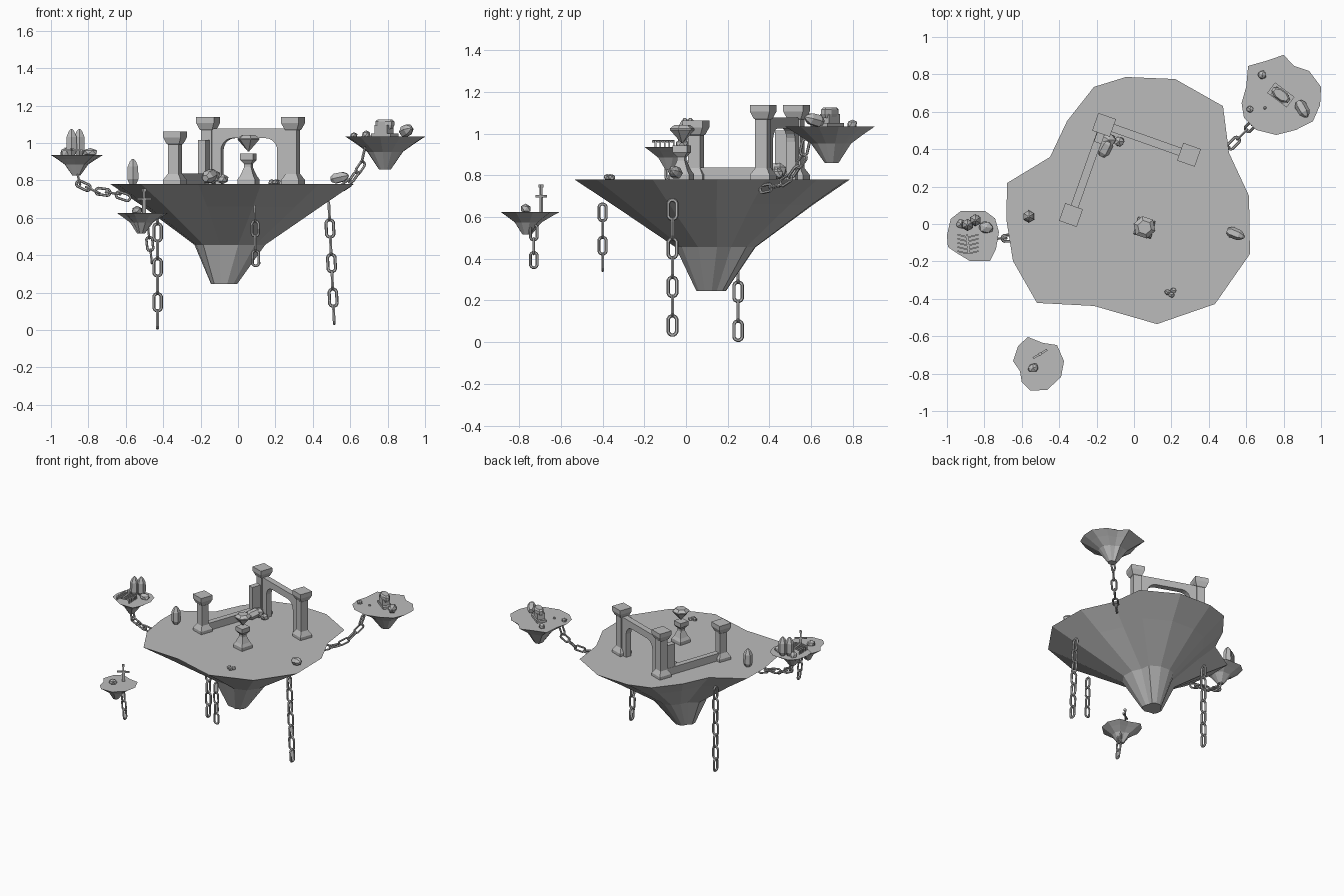
import bpy, bmesh, math, random
from mathutils import Vector, Matrix, Euler

if "Cube" in bpy.data.objects:
    bpy.data.objects.remove(bpy.data.objects["Cube"])

random.seed(4)
stone = bpy.data.materials.new("stone grey")
stone.diffuse_color = (0.5, 0.5, 0.5, 1)
stone.use_nodes = True
stone.node_tree.nodes["Principled BSDF"].inputs["Base Color"].default_value = stone.diffuse_color


def finish(name, bm, mat=Matrix()):
    bmesh.ops.recalc_face_normals(bm, faces=bm.faces[:])
    me = bpy.data.meshes.new(name)
    bm.to_mesh(me)
    bm.free()
    me.materials.append(stone)
    ob = bpy.data.objects.new(name, me)
    ob.matrix_world = mat
    bpy.context.collection.objects.link(ob)
    return ob


def place(loc, rot=(0, 0, 0)):
    return Matrix.Translation(loc) @ Euler([math.radians(a) for a in rot]).to_matrix().to_4x4()


def loft(bm, rings, closed=False):
    """Skin a list of equal-length point rings; cap the ends unless closed."""
    vs = [[bm.verts.new(p) for p in r] for r in rings]
    n = len(vs[0])
    pairs = list(zip(vs, vs[1:])) + ([(vs[-1], vs[0])] if closed else [])
    for a, b in pairs:
        for i in range(n):
            j = (i + 1) % n
            bm.faces.new((a[i], a[j], b[j], b[i]))
    if not closed:
        bm.faces.new(vs[0])
        bm.faces.new(vs[-1])


def lathe(name, profile, n, mat):
    """Faceted turned shape; n=4 radii are half side lengths."""
    bm = bmesh.new()
    k = math.sqrt(2) if n == 4 else 1
    off = math.pi / n
    loft(bm, [[(k * r * math.cos(off + i * math.tau / n), k * r * math.sin(off + i * math.tau / n), z)
               for i in range(n)] for r, z in profile])
    return finish(name, bm, mat)


def box(name, size, mat):
    bm = bmesh.new()
    bmesh.ops.create_cube(bm, size=1, matrix=Matrix.Diagonal((*size, 1)))
    return finish(name, bm, mat)


def rock(name, loc, size, rot=(0, 0, 0)):
    bm = bmesh.new()
    bmesh.ops.create_icosphere(bm, subdivisions=1, radius=1)
    for v in bm.verts:
        v.co *= random.uniform(0.85, 1.08)
        v.co = Vector(a * b for a, b in zip(v.co, size))
    return finish(name, bm, place(loc, rot))


def crystal(name, loc, r, h, rot=(0, 0, 0)):
    prof = [(r * .55, 0), (r, h * .22), (r * .95, h * .7), (r * .55, h * .9), (r * .15, h)]
    return lathe(name, prof, 6, place(loc, rot))


# --- floating islands ---
def island(name, outline, rings):
    """rings: (scale, z, centre) from top to tip, outline scaled about rings[0] centre."""
    c0 = Vector(rings[0][2])
    bm = bmesh.new()
    loft(bm, [[(*(Vector(c) + (Vector(p) - c0) * s), z) for p in outline] for s, z, c in rings])
    return finish(name, bm)


main = [(-.214, .733), (-.043, .786), (.22, .775), (.476, .63), (.508, .38), (.615, .15),
        (.62, -.16), (.433, -.428), (.123, -.535), (-.214, -.438), (-.519, -.422),
        (-.647, -.198), (-.682, .02), (-.679, .219), (-.449, .358), (-.358, .55)]
island("main_island", main, [(1, .78, (-.035, .12)), (.73, .66, (-.035, .125)),
                             (.29, .455, (-.045, .14)), (.107, .245, (-.075, .12))])


def small_island(name, outline, c, top, h):
    island(name, outline, [(s, top - f * h, c) for s, f in ((1, 0), (.75, .2), (.45, .46), (.15, 1))])


small_island("left_island", [(-.98, .027), (-.925, .07), (-.797, .07), (-.743, .03), (-.722, -.043),
                             (-.738, -.134), (-.77, -.198), (-.877, -.198), (-.94, -.16),
                             (-.995, -.123), (-1, -.06)], (-.865, -.08), .935, .11)
small_island("right_island", [(.61, .845), (.706, .872), (.80, .904), (.856, .845), (.936, .818),
                              (1, .733), (.995, .636), (.957, .55), (.866, .503), (.76, .476),
                              (.652, .503), (.588, .567), (.575, .647), (.60, .733)],
             (.785, .70), 1.033, .175)
small_island("front_island", [(-.567, -.604), (-.487, -.636), (-.412, -.647), (-.374, -.733),
                              (-.39, -.818), (-.465, -.888), (-.556, -.89), (-.6, -.845),
                              (-.61, -.786), (-.647, -.733), (-.62, -.652)], (-.52, -.765), .625, .11)


# --- chains ---
def chain(name, path, n, scale=1.0):
    """n stadium links spread along a path, every other one turned a quarter."""
    L, W, t = .11 * scale, .058 * scale, .0085 * scale
    pts = [Vector(p) for p in path]
    lens = [(b - a).length for a, b in zip(pts, pts[1:])]
    bm = bmesh.new()
    for k in range(n):
        d = L / 2 + (sum(lens) - L) * k / (n - 1)
        s = 0
        while s < len(lens) - 1 and d > lens[s]:
            d -= lens[s]
            s += 1
        tan = (pts[s + 1] - pts[s]).normalized()
        pos = pts[s] + tan * d
        side = tan.cross(Vector((1, 0, 0)) if abs(tan.z) > .8 else Vector((0, 0, 1))).normalized()
        if k % 2:
            side = tan.cross(side)
        nor = tan.cross(side)
        R, half, rings = W / 2 - t, L / 2 - W / 2, []
        for i in range(12):
            a = (i + .5) * math.tau / 12
            out = side * math.cos(a) + tan * math.sin(a)
            c = pos + out * R + tan * math.copysign(half, math.sin(a))
            rings.append([c + t * (out * math.cos(q) + nor * math.sin(q))
                          for q in (j * math.tau / 6 for j in range(6))])
        loft(bm, rings, closed=True)
    return finish(name, bm)


chain("hanging_chain_right", [(.485, -.065, .69), (.515, -.065, .025)], 7)
chain("hanging_chain_left", [(-.43, .25, .67), (-.43, .25, .0)], 7)
chain("hanging_chain_front", [(.09, -.40, .67), (.095, -.40, .335)], 4, .87)
chain("front_island_chain", [(-.483, -.73, .57), (-.46, -.73, .35)], 3, .8)
chain("left_link_chain", [(-.865, -.08, .86), (-.845, -.08, .78), (-.77, -.08, .745),
                          (-.66, -.075, .73), (-.57, -.07, .70)], 6, .85)
chain("right_link_chain", [(.68, .58, .98), (.655, .555, .87), (.60, .50, .79),
                           (.54, .44, .75), (.45, .35, .73)], 6, .85)

# --- ruined temple ---
TURN = -19.5
corner, right, left = (-.16, .53), (.294, .37), (-.337, .048)


def column(name, xy, top):
    h = top - .78
    lathe(name, [(.05, 0), (.05, .022), (.033, .05), (.03, .055), (.03, h - .07), (.036, h - .065),
                 (.05, h - .032), (.05, h)], 4, place((*xy, .78), (0, 0, TURN)))


column("corner_column", corner, 1.138)
column("right_column", right, 1.138)
column("left_column", left, 1.062)

# arch wall: outline with a round-cornered opening, extruded
r, lo, hi, top = .065, .08, .40, .245
outline = [(0, 0), (lo, 0)]
outline += [(lo + r - r * math.cos(a), top - r + r * math.sin(a)) for a in (i * math.pi / 10 for i in range(6))]
outline += [(hi - r + r * math.sin(a), top - r + r * math.cos(a)) for a in (i * math.pi / 10 for i in range(6))]
outline += [(hi, 0), (.481, 0), (.481, .297), (0, .297)]
bm = bmesh.new()
loft(bm, [[(x, y, z) for x, z in outline] for y in (-.022, .022)])
finish("arch_wall", bm, place((*corner, .78), (0, 0, TURN)))


def along(t, z):
    return (corner[0] + (left[0] - corner[0]) * t, corner[1] + (left[1] - corner[1]) * t, z)


box("low_wall", (.042, .50, .06), place(along(.5, .807), (0, 0, TURN)))
box("wall_stub", (.042, .07, .24), place(along(.13, .895), (0, 0, TURN)))

# --- pedestal and floating gem ---
lathe("pedestal", [(.048, 0), (.048, .025), (.036, .045), (.019, .09), (.019, .108),
                   (.036, .13), (.036, .163)], 4, place((.056, -.02, .78), (0, 0, -15)))
lathe("floating_gem", [(.004, .955), (.061, 1.018), (.061, 1.024), (.038, 1.042)], 6,
      place((.056, -.018, 0), (0, 0, 12)))

# --- main island rocks and crystals ---
crystal("standing_crystal", (-.562, .04, .775), .034, .14)
crystal("lying_crystal", (.50, -.035, .805), .03, .10, (0, 78, -22))
crystal("fallen_crystal", (-.175, .365, .81), .035, .11, (0, 75, 62))
rock("rubble_rock", (-.135, .45, .82), (.045, .04, .045))
rock("rubble_rock_small", (-.08, .44, .805), (.032, .03, .028))
for i, (x, y) in enumerate([(.18, -.365), (.21, -.355), (.20, -.378)]):
    rock(f"pebble_{i}", (x, y, .79), (.019, .017, .018))

# --- left island: crystals, rock and rib cage ---
crystal("tall_crystal_a", (-.89, -.005, .93), .033, .145)
crystal("tall_crystal_b", (-.848, .02, .93), .033, .145)
rock("left_rock", (-.79, -.02, .95), (.045, .037, .025))
rock("left_rock_small", (-.925, .0, .945), (.028, .028, .03))
box("rib_spine", (.012, .105, .01), place((-.888, -.108, .965), (0, 0, 6)))
for i in range(5):
    y = -.152 + i * .022
    for s in (-1, 1):
        box("rib", (.05, .008, .01), place((-.888 + s * .028, y, .962), (0, 0, s * 14)))
        box("rib_end", (.008, .008, .035), place((-.888 + s * .052, y + .006, .947)))

# --- right island: broken block, crystal and rocks ---
box("broken_block", (.085, .055, .07), place((.78, .69, 1.06), (0, 0, -37)))
lathe("block_cap", [(.028, -.02), (.034, .0), (.034, .02), (.026, .03)], 8,
      place((.785, .69, 1.095), (0, 0, -37)) @ Matrix.Diagonal((1.75, .9, 1, 1)))
box("block_step", (.13, .07, .02), place((.785, .69, 1.04), (0, 0, -37)))
crystal("right_crystal", (.878, .655, 1.055), .032, .10, (0, 76, -60))
rock("right_rock_a", (.685, .797, 1.045), (.026, .026, .026))
rock("right_rock_b", (.62, .615, 1.04), (.024, .02, .02))
rock("right_rock_c", (.70, .62, 1.035), (.01, .01, .01))

# --- front island: sword in the ground and rock ---
sword = place((-.502, -.695, .615), (0, 0, 31))
for name, size, z in (("sword_blade", (.022, .006, .09), .04), ("sword_guard", (.088, .011, .011), .085),
                      ("sword_grip", (.011, .011, .05), .11), ("sword_pommel", (.018, .016, .016), .134)):
    box(name, size, sword @ Matrix.Translation((0, 0, z)))
rock("front_rock", (-.54, -.77, .64), (.034, .028, .027), (0, 0, 20))
